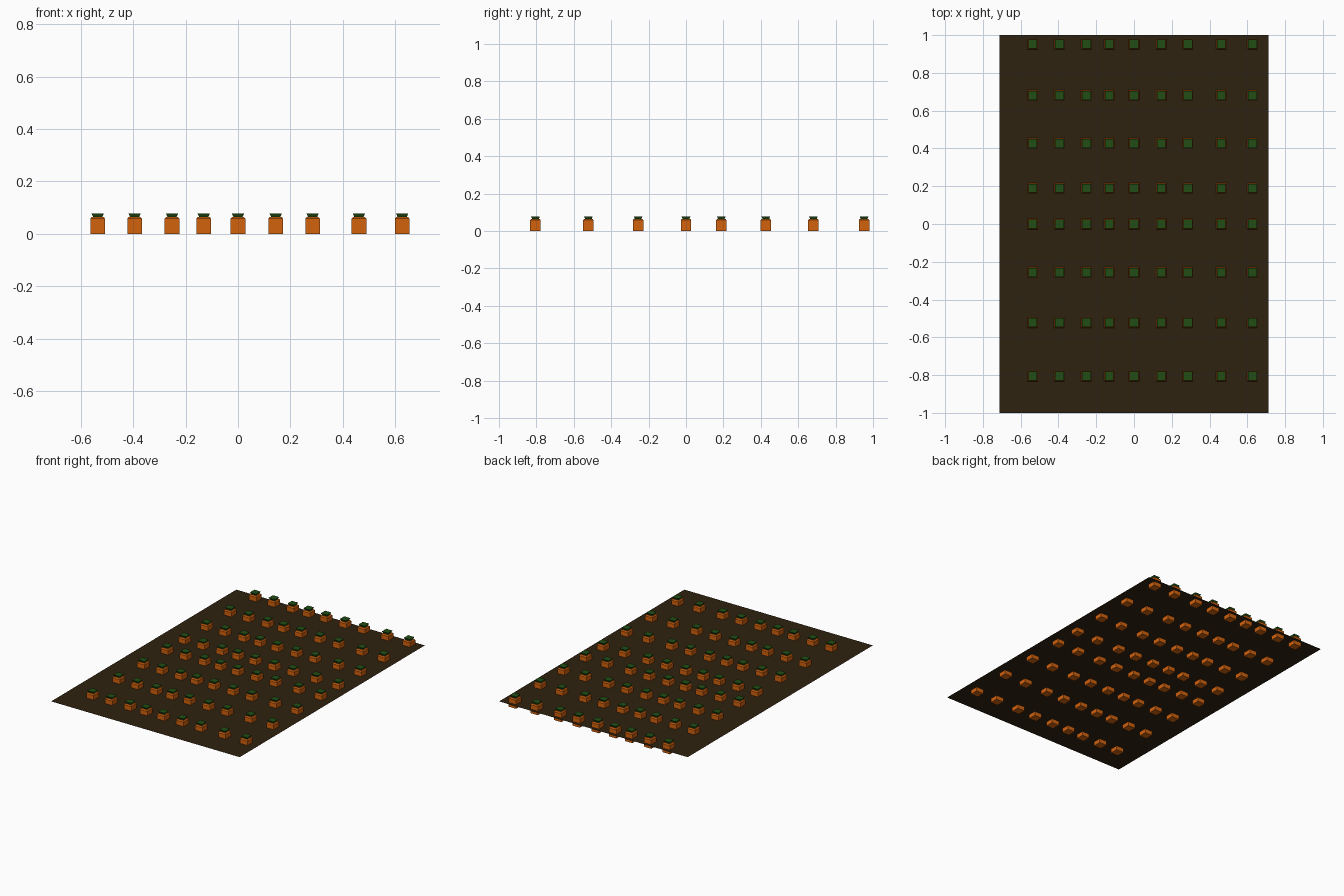
import bpy
import bmesh

cube = bpy.data.objects.get("Cube")
if cube:
    bpy.data.objects.remove(cube, do_unlink=True)


def material(name, rgb):
    mat = bpy.data.materials.new(name)
    mat.use_nodes = True
    mat.diffuse_color = (*rgb, 1)
    mat.node_tree.nodes["Principled BSDF"].inputs["Base Color"].default_value = (*rgb, 1)
    return mat


def stacked_mesh(name, sections, mat):
    """Closed square column from (width, height) sections, bottom to top."""
    bm = bmesh.new()
    rings = []
    for width, z in sections:
        h = width / 2
        rings.append([bm.verts.new((sx * h, sy * h, z))
                      for sx, sy in ((-1, -1), (1, -1), (1, 1), (-1, 1))])
    for low, high in zip(rings, rings[1:]):
        for i in range(4):
            j = (i + 1) % 4
            bm.faces.new((low[i], low[j], high[j], high[i]))
    bm.faces.new(rings[0][::-1])
    bm.faces.new(rings[-1])
    mesh = bpy.data.meshes.new(name)
    bm.to_mesh(mesh)
    bm.free()
    mesh.materials.append(mat)
    return mesh


def place(name, mesh, x, y):
    obj = bpy.data.objects.new(name, mesh)
    obj.location = (x, y, 0)
    bpy.context.collection.objects.link(obj)


soil = material("dark soil", (0.028, 0.016, 0.005))
orange = material("carrot orange", (0.64, 0.122, 0.004))
green = material("leaf green", (0.015, 0.075, 0.007))

# Thin sheet of soil that the carrots poke through
bpy.ops.mesh.primitive_plane_add(size=2, location=(0, 0, 0.028))
ground = bpy.context.object
ground.name = "soil_sheet"
ground.scale = (0.713, 1, 1)
ground.data.materials.append(soil)

# Blocky root with a bevelled shoulder, and a flared leaf cap
root = stacked_mesh("carrot_root", [(0.056, 0), (0.056, 0.058), (0.044, 0.065)], orange)
leaf = stacked_mesh("carrot_leaf", [(0.034, 0.063), (0.047, 0.078)], green)

# Unevenly spaced rows and columns
columns = (-0.536, -0.395, -0.252, -0.131, 0, 0.144, 0.285, 0.462, 0.627)
rows = (-0.805, -0.522, -0.256, 0, 0.189, 0.427, 0.681, 0.952)
for y in rows:
    for x in columns:
        place("carrot_root", root, x, y)
        place("carrot_leaf", leaf, x, y)
